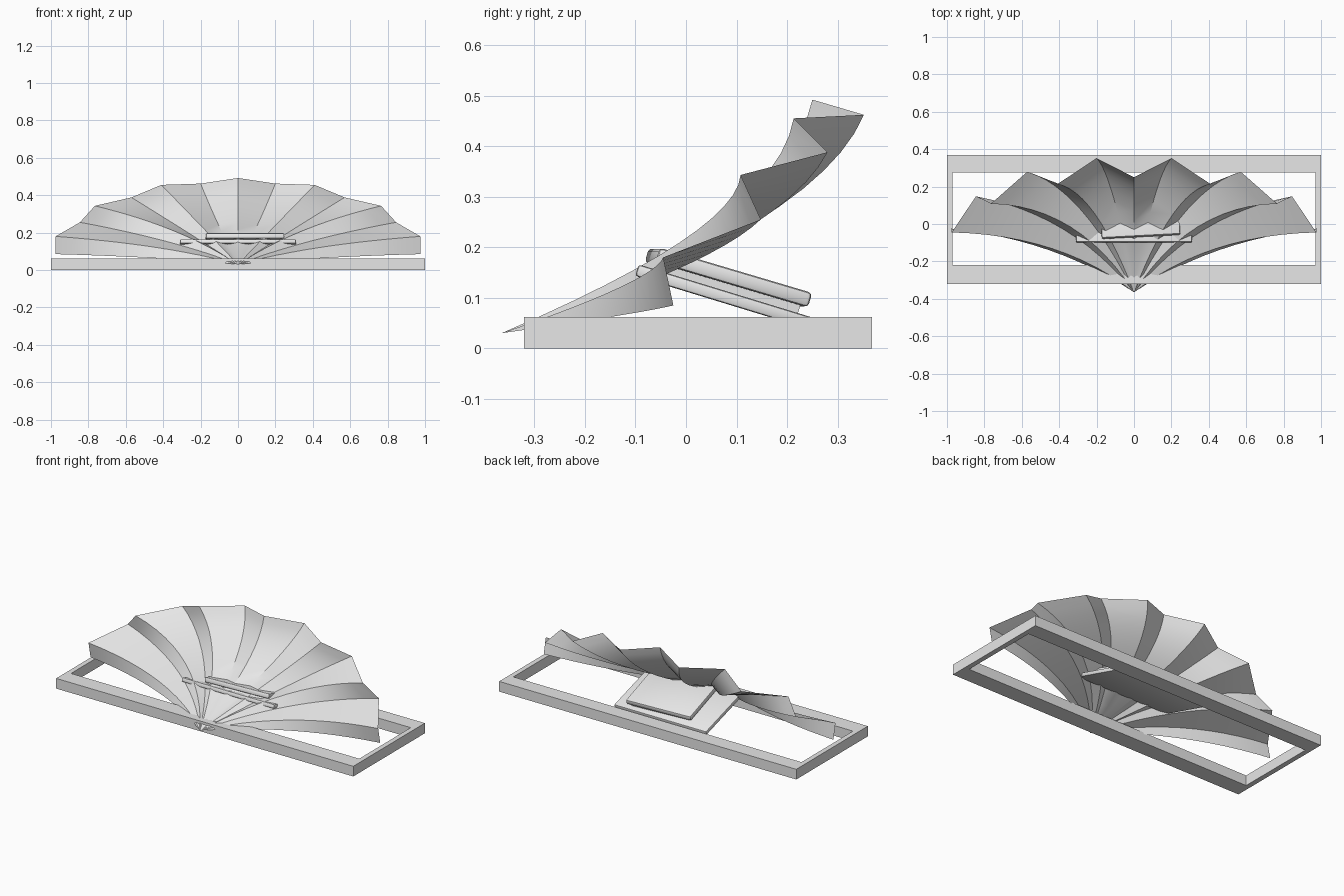
import bpy
import bmesh
import math
from mathutils import Vector

if "Cube" in bpy.data.objects:
    bpy.data.objects.remove(bpy.data.objects["Cube"])

grey = bpy.data.materials.new("light_grey")
grey.diffuse_color = (0.8, 0.8, 0.8, 1)
grey.use_nodes = True
grey.node_tree.nodes["Principled BSDF"].inputs["Base Color"].default_value = grey.diffuse_color


def finish(name, bm):
    bmesh.ops.recalc_face_normals(bm, faces=bm.faces)
    mesh = bpy.data.meshes.new(name)
    bm.to_mesh(mesh)
    bm.free()
    mesh.materials.append(grey)
    obj = bpy.data.objects.new(name, mesh)
    bpy.context.collection.objects.link(obj)
    return obj


def shade(obj, angle):
    bpy.ops.object.select_all(action='DESELECT')
    obj.select_set(True)
    bpy.context.view_layer.objects.active = obj
    bpy.ops.object.shade_smooth_by_angle(angle=math.radians(angle))


def slab(name, center, size, tilt, turn, bevel):
    bm = bmesh.new()
    bmesh.ops.create_cube(bm, size=1)
    bmesh.ops.scale(bm, vec=size, verts=bm.verts)
    if bevel:
        bmesh.ops.bevel(bm, geom=bm.edges[:], offset=bevel, segments=2,
                        profile=0.5, affect='EDGES')
    obj = finish(name, bm)
    obj.location = center
    obj.rotation_euler = (math.radians(tilt), 0, math.radians(turn))
    return obj


# Rectangular base frame: extruded ring between outer and inner outlines
bm = bmesh.new()
outer = [(-1, -0.32), (1, -0.32), (1, 0.368), (-1, 0.368)]
inner = [(-0.97, -0.22), (0.97, -0.22), (0.97, 0.275), (-0.97, 0.275)]
rings = [[bm.verts.new((x, y, z)) for x, y in loop]
         for loop, z in ((outer, 0), (outer, 0.062), (inner, 0.062), (inner, 0))]
for r in range(4):
    a, b = rings[r], rings[(r + 1) % 4]
    for i in range(4):
        j = (i + 1) % 4
        bm.faces.new((a[i], a[j], b[j], b[i]))
finish("base_frame", bm)

# Pleated fan: each fold is a curve from the tip, given as (control, rim end)
tip = Vector((0, -0.365, 0.03))
folds = [
    ((0.00, 0.20, 0.25), (0.00, 0.25, 0.492)),
    ((0.11, 0.26, 0.24), (0.20, 0.352, 0.462)),
    ((0.21, 0.18, 0.25), (0.41, 0.213, 0.455)),
    ((0.28, 0.19, 0.21), (0.57, 0.28, 0.388)),
    ((0.30, 0.10, 0.23), (0.765, 0.108, 0.343)),
    ((0.33, 0.05, 0.16), (0.845, 0.148, 0.255)),
    ((0.38, -0.06, 0.135), (0.975, -0.045, 0.18)),
    ((0.42, -0.085, 0.07), (0.975, -0.025, 0.085)),
]
mirrored = [tuple((-p[0], p[1], p[2]) for p in f) for f in folds[:0:-1]]
STEPS = 12
bm = bmesh.new()
tip_vert = bm.verts.new(tip)
rays = []
for control, end in mirrored + folds:
    ray = []
    for s in range(1, STEPS + 1):
        t = s / STEPS
        p = tip * (1 - t) ** 2 + Vector(control) * 2 * t * (1 - t) + Vector(end) * t * t
        ray.append(bm.verts.new(p))
    rays.append(ray)
for a, b in zip(rays, rays[1:]):
    bm.faces.new((tip_vert, a[0], b[0]))
    for s in range(STEPS - 1):
        bm.faces.new((a[s], a[s + 1], b[s + 1], b[s]))
shade(finish("pleated_fan", bm), 40)

# Tilted rest: wide lower board, recessed spacer and smaller upper board
shade(slab("lower_board", (0, 0.075, 0.102), (0.62, 0.36, 0.024), -17, 0, 0.006), 35)
slab("spacer", (0.03, 0.085, 0.117), (0.38, 0.27, 0.02), -17, 3, 0)
shade(slab("upper_board", (0.03, 0.084, 0.14), (0.42, 0.315, 0.03), -16.5, 3, 0.008), 35)
